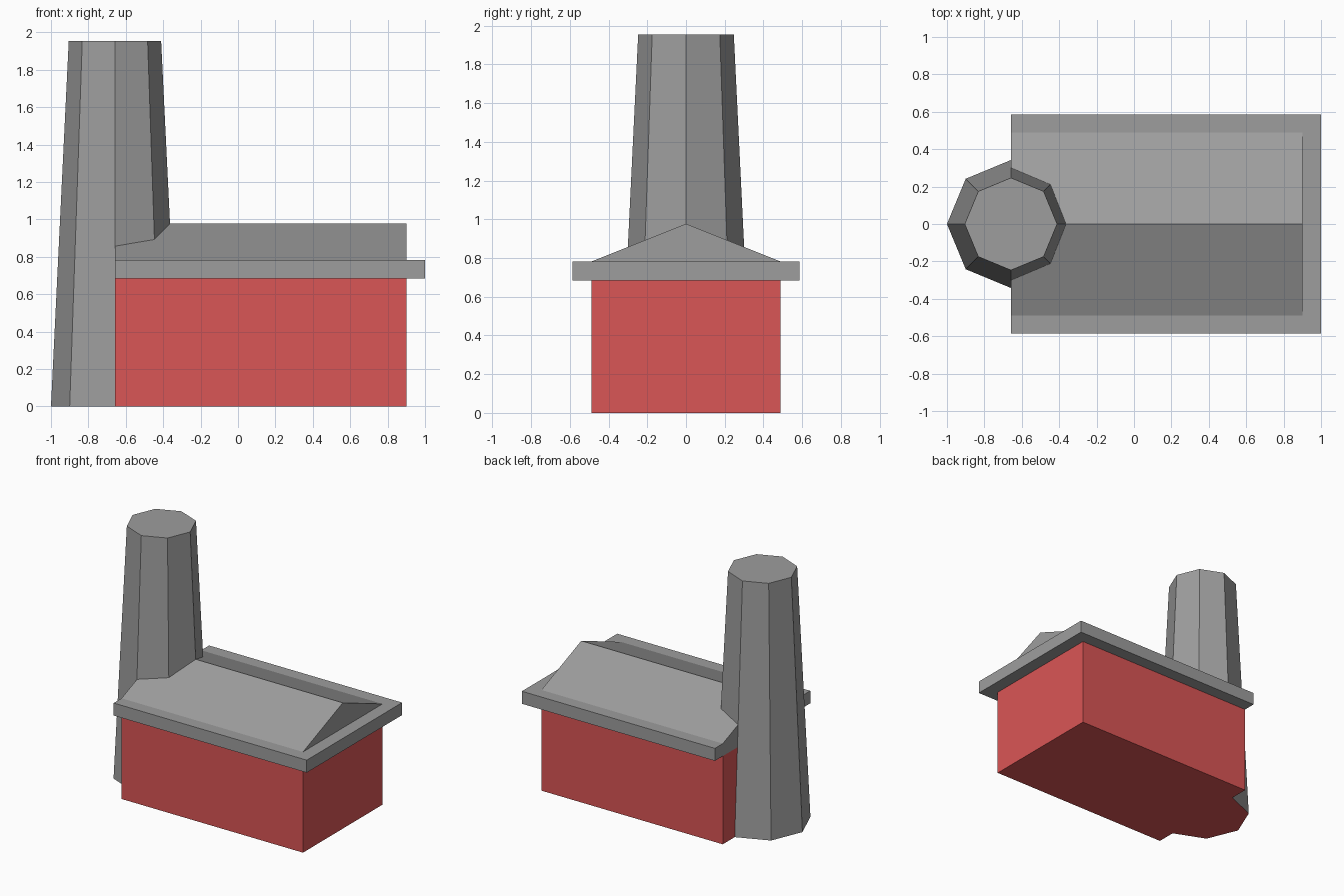
import bpy
import bmesh
from math import cos, sin, tau

cube = bpy.data.objects.get("Cube")
if cube:
    bpy.data.objects.remove(cube)


def material(name, rgb):
    mat = bpy.data.materials.new(name)
    mat.use_nodes = True
    mat.diffuse_color = (*rgb, 1)
    mat.node_tree.nodes["Principled BSDF"].inputs["Base Color"].default_value = (*rgb, 1)
    return mat


grey = material("stone grey", (0.34, 0.34, 0.34))
red = material("brick red", (0.7, 0.092, 0.092))


def loft(name, lower, upper, mats):
    """Solid between two matching rings of points, with flat caps."""
    bm = bmesh.new()
    a = [bm.verts.new(p) for p in lower]
    b = [bm.verts.new(p) for p in upper]
    n = len(a)
    bm.faces.new(a)
    bm.faces.new(b)
    for i in range(n):
        j = (i + 1) % n
        bm.faces.new((a[i], a[j], b[j], b[i]))
    bmesh.ops.recalc_face_normals(bm, faces=bm.faces)
    mesh = bpy.data.meshes.new(name)
    for m in mats:
        mesh.materials.append(m)
    bm.to_mesh(mesh)
    bm.free()
    obj = bpy.data.objects.new(name, mesh)
    bpy.context.collection.objects.link(obj)
    return obj


def extrude_x(name, profile, x0, x1, mat):
    """Extrude a (y, z) profile along x."""
    return loft(name, [(x0, y, z) for y, z in profile],
                [(x1, y, z) for y, z in profile], [mat])


def box_profile(half, z0, z1):
    return [(-half, z0), (half, z0), (half, z1), (-half, z1)]


def octagon(radius, z):
    return [(END + radius * cos(i * tau / 8), radius * sin(i * tau / 8), z)
            for i in range(8)]


END = -0.658      # gable end, on the chimney axis
WALL = 0.9        # opposite wall
EAVES, ROOF, RIDGE = 0.685, 0.782, 0.977

# Building
extrude_x("walls", box_profile(0.488, 0, EAVES), END, WALL, red)
extrude_x("roof_slab", box_profile(0.585, EAVES, ROOF), END, 1.0, grey)
extrude_x("gable_roof", [(-0.488, ROOF), (0.488, ROOF), (0, RIDGE)], END, WALL, grey)

# Tapered chimney with a red underside
chimney = loft("chimney", octagon(0.342, 0), octagon(0.247, 1.953), [grey, red])
for face in chimney.data.polygons:
    if face.normal.z < -0.9:
        face.material_index = 1
